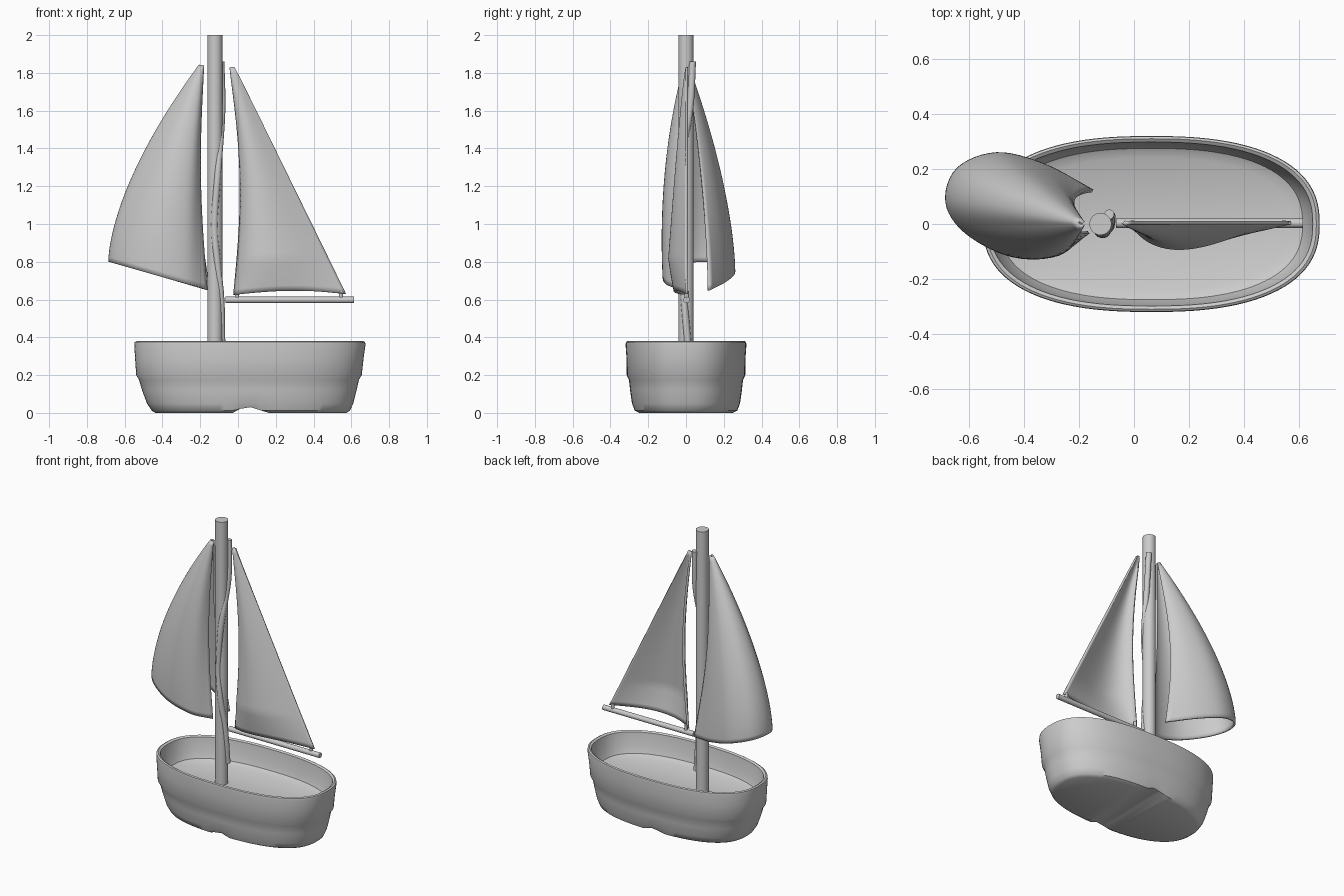
import bpy, math
from mathutils import Vector

if "Cube" in bpy.data.objects:
    bpy.data.objects.remove(bpy.data.objects["Cube"])

def make(name, verts, faces, thickness=0, angle=40):
    me = bpy.data.meshes.new(name)
    me.from_pydata(verts, [], faces)
    me.update()
    ob = bpy.data.objects.new(name, me)
    bpy.context.collection.objects.link(ob)
    bpy.ops.object.select_all(action='DESELECT')
    ob.select_set(True)
    bpy.context.view_layer.objects.active = ob
    bpy.ops.object.mode_set(mode='EDIT')
    bpy.ops.mesh.select_all(action='SELECT')
    bpy.ops.mesh.normals_make_consistent(inside=False)
    bpy.ops.object.mode_set(mode='OBJECT')
    bpy.ops.object.shade_smooth_by_angle(angle=math.radians(angle))
    if thickness:
        m = ob.modifiers.new("thickness", 'SOLIDIFY')
        m.thickness = thickness
        m.offset = 0
    return ob

def grid(name, fn, nu, nv, thickness):
    verts = [fn(i / nu, j / nv) for j in range(nv + 1) for i in range(nu + 1)]
    w = nu + 1
    faces = [(j*w + i, j*w + i + 1, (j+1)*w + i + 1, (j+1)*w + i)
             for j in range(nv) for i in range(nu)]
    return make(name, verts, faces, thickness)

def rod(name, a, b, r, sides=24):
    a, b = Vector(a), Vector(b)
    bpy.ops.mesh.primitive_cylinder_add(vertices=sides, radius=r, depth=(b - a).length,
                                        location=(a + b) / 2)
    ob = bpy.context.object
    ob.name = name
    ob.rotation_euler = (b - a).to_track_quat('Z', 'Y').to_euler()
    bpy.ops.object.shade_smooth_by_angle(angle=math.radians(40))
    return ob

def spline(pts, s):
    # Catmull-Rom through evenly spaced control points
    p = [Vector(q) for q in pts]
    p = [2*p[0] - p[1]] + p + [2*p[-1] - p[-2]]
    k = min(int(s * (len(p) - 3)), len(p) - 4)
    t = s * (len(p) - 3) - k
    a, b, c, d = p[k:k+4]
    return 0.5 * (2*b + (c - a)*t + (2*a - 5*b + 4*c - d)*t*t + (3*b - a - 3*c + d)*t**3)

# hull: rounded-oblong rings (z, centre x, half length, half width), outside then inside
rings = [(0, .068, .505, .25), (.012, .068, .525, .272), (.05, .064, .546, .286),
         (.12, .06, .568, .296), (.175, .058, .582, .302), (.2, .058, .597, .314),
         (.29, .06, .605, .315), (.36, .063, .612, .32), (.375, .063, .61, .318),
         (.38, .063, .60, .31), (.372, .063, .587, .298), (.28, .063, .57, .288),
         (.24, .063, .55, .275), (.22, .063, .5, .24)]
N = 96
verts, faces = [], []
for z, cx, a, b in rings:
    for i in range(N):
        th = 2 * math.pi * i / N
        c, s = math.cos(th), math.sin(th)
        x = cx + a * math.copysign(abs(c)**(2/2.45), c)
        y = b * math.copysign(abs(s)**(2/2.45), s)
        d = abs(x - .06) / .075          # shallow groove across the bottom
        lift = .03 * (1 - d**3) if d < 1 else 0
        verts.append((x, y, max(z, lift)))
R = len(rings)
for r in range(R - 1):
    for i in range(N):
        j = (i + 1) % N
        faces.append((r*N + i, r*N + j, (r+1)*N + j, (r+1)*N + i))
for base in (0, (R - 1) * N):            # bottom and inner floor strips
    for i in range(N // 2):
        q = [base + i, base + i + 1, base + (N - i - 1) % N, base + (N - i) % N]
        faces.append(tuple(dict.fromkeys(q)))
make("hull", verts, faces)

# mast, boom and sail pegs
rod("mast", (-.122, 0, .2), (-.122, 0, 2), .04, 32)
rod("boom", (-.065, .003, .598), (.615, .003, .598), .017)
for k, x in enumerate((-.005, .545)):
    rod(f"boom_peg_{k}", (x, .004, .59), (x, .004, .645), .011, 12)

# rolled cloth strip hugging the mast
strip_path = [(-.09, .035, 1.86), (-.085, .02, 1.6), (-.105, -.03, 1.3), (-.125, -.03, 1.0),
              (-.11, -.03, .8), (-.09, -.01, .6), (-.085, .01, .36)]
cu = bpy.data.curves.new("mast_wrap", 'CURVE')
cu.dimensions = '3D'
cu.bevel_depth = .018
cu.use_fill_caps = True
sp = cu.splines.new('POLY')
sp.points.add(30)
for i in range(31):
    sp.points[i].co = (*spline(strip_path, i / 30), 1)
bpy.context.collection.objects.link(bpy.data.objects.new("mast_wrap", cu))

# main sail: hollow luff, straight leech, belly toward the front
def main_sail(u, v):
    luff = Vector((-.02 - .02*v + .045*math.sin(math.pi * v), 0, .625 + 1.205*v))
    leech = Vector((.57 - .59*v, 0, .63 + 1.2*v))
    p = luff.lerp(leech, u)
    belly = math.sin(math.pi * u**.65) * (1 - v)**.8
    p.y = .005 - .105 * belly * (.6 + .4*min(1, v / .15))
    p.z += .02 * math.sin(math.pi * u) * (1 - v)**4
    return p
grid("main_sail", main_sail, 32, 40, .014)

# head sail: full balloon shape growing from the head down to a curved foot
foot = [(-.165, -.03), (-.28, -.105), (-.45, -.11), (-.61, -.03), (-.68, .08),
        (-.64, .2), (-.5, .255), (-.33, .215), (-.15, .12)]
def head_sail(u, v):
    t = v
    f = .035 + .965 * (1 - (1 - t)**1.6)
    p = spline(foot, u)
    zf = .65 + .15 * (-.16 - p.x) / .52
    x = -.185 + f * (p.x + .185)
    y = f * p.y
    if y < 0:
        y *= 1 + .65 * (1 - t)
    edge = abs(2*u - 1)**6
    x -= (.03 if u < .5 else .06) * edge * math.sin(math.pi * t)
    return (x, y, 1.84 + t * (zf - 1.84))
grid("head_sail", head_sail, 48, 40, .012)
